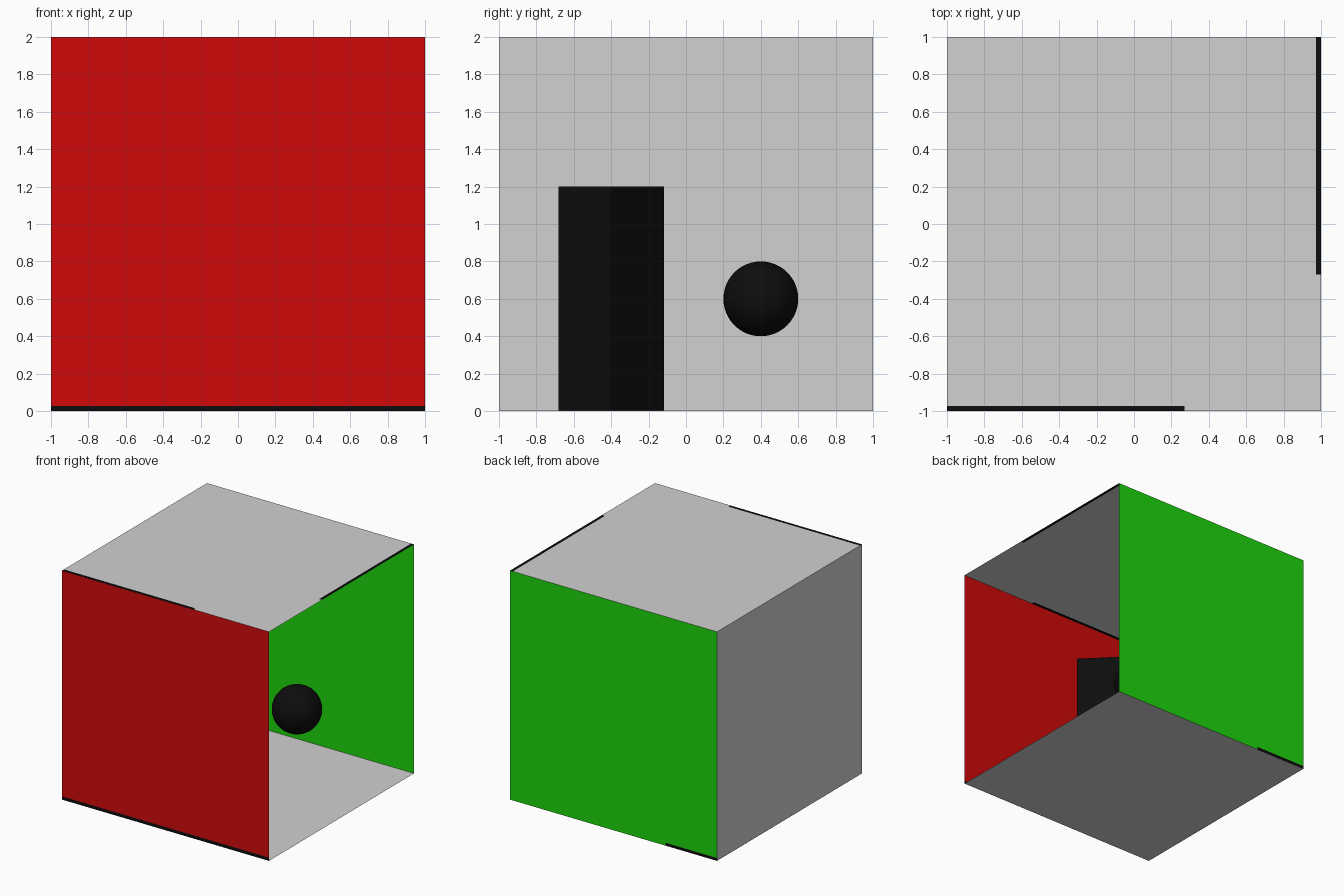
import bpy, bmesh, math

if "Cube" in bpy.data.objects:
    bpy.data.objects.remove(bpy.data.objects["Cube"])


def material(name, rgb):
    m = bpy.data.materials.new(name)
    m.diffuse_color = (*rgb, 1)
    m.use_nodes = True
    m.node_tree.nodes["Principled BSDF"].inputs["Base Color"].default_value = m.diffuse_color
    return m


GREY = material("grey", (0.64, 0.64, 0.64))
RED = material("red", (0.64, 0.003, 0.003))
GREEN = material("green", (0.013, 0.68, 0.004))
BLACK = material("black", (0.004, 0.004, 0.004))


def panel(name, place, mat, u_cuts=(), v_cuts=(), is_black=lambda u, v: False):
    """Flat wall cut along u and v; cells picked by the rule become black trim."""
    us, vs = [-1, *u_cuts, 1], [-1, *v_cuts, 1]
    bm = bmesh.new()
    grid = [[bm.verts.new(place(u, v)) for v in vs] for u in us]
    for i in range(len(us) - 1):
        for j in range(len(vs) - 1):
            f = bm.faces.new((grid[i][j], grid[i + 1][j],
                              grid[i + 1][j + 1], grid[i][j + 1]))
            u, v = (us[i] + us[i + 1]) / 2, (vs[j] + vs[j + 1]) / 2
            f.material_index = int(is_black(u, v))
    me = bpy.data.meshes.new(name)
    bm.to_mesh(me)
    bm.free()
    me.materials.append(mat)
    me.materials.append(BLACK)
    ob = bpy.data.objects.new(name, me)
    bpy.context.collection.objects.link(ob)
    return ob


# Room: open on the right side, thin dark trim along some edges
panel("floor", lambda u, v: (u, v, 0), GREY)
panel("left_wall", lambda u, v: (-1, u, v + 1), GREY)
panel("ceiling", lambda u, v: (u, v, 2), GREY, (0.27, 0.973), (-0.973, -0.27),
      lambda u, v: (v < -0.973 and u < 0.27) or (u > 0.973 and v > -0.27))
panel("front_wall", lambda u, v: (u, -1, v + 1), RED, (), (-0.972,),
      lambda u, v: v < -0.972)
panel("back_wall", lambda u, v: (-u, 1, v + 1), GREEN, (0.5,), (-0.975,),
      lambda u, v: v < -0.975 and u > 0.5)

# Tall block turned by 45 degrees
bpy.ops.mesh.primitive_cube_add(size=1, location=(0, -0.4, 0.6015),
                                rotation=(0, 0, math.radians(45)))
block = bpy.context.object
block.name = "tall_block"
block.scale = (0.4, 0.4, 1.197)
block.data.materials.append(BLACK)

# Floating ball
bpy.ops.mesh.primitive_uv_sphere_add(segments=48, ring_count=24, radius=0.2,
                                     location=(0.29, 0.4, 0.6))
ball = bpy.context.object
ball.name = "ball"
ball.data.materials.append(BLACK)
bpy.ops.object.shade_smooth()
